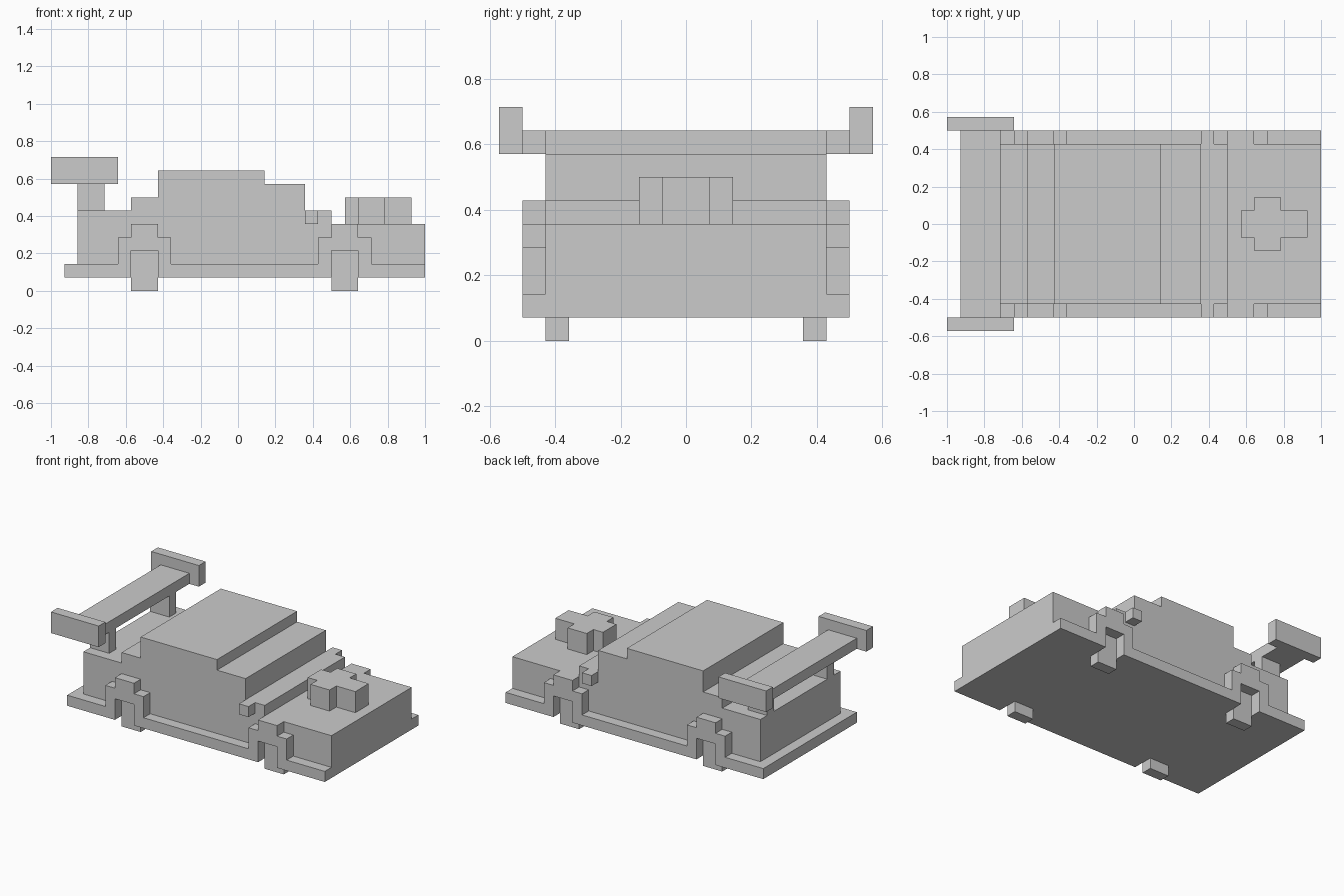
import bpy, bmesh

if "Cube" in bpy.data.objects:
    bpy.data.objects.remove(bpy.data.objects["Cube"])

U = 1 / 14  # block size


def extrude(name, outline, lo, hi, axis='Y'):
    """Extrude a closed outline along Y (outline in x, z) or Z (outline in x, y)."""
    def place(a, b, t):
        return (a * U, t * U, b * U) if axis == 'Y' else (a * U, b * U, t * U)
    bm = bmesh.new()
    face = bm.faces.new([bm.verts.new(place(a, b, lo)) for a, b in outline])
    moved = bmesh.ops.extrude_face_region(bm, geom=[face])['geom']
    bmesh.ops.translate(bm, vec=place(0, 0, hi - lo),
                        verts=[v for v in moved if isinstance(v, bmesh.types.BMVert)])
    if not any(f is face for f in bm.faces) or len(bm.faces) < len(outline) + 2:
        bm.faces.new([bm.verts[i] for i in range(len(outline))] if not bm.verts.ensure_lookup_table() else [])
    bmesh.ops.recalc_face_normals(bm, faces=bm.faces[:])
    mesh = bpy.data.meshes.new(name)
    bm.to_mesh(mesh)
    bm.free()
    ob = bpy.data.objects.new(name, mesh)
    bpy.context.collection.objects.link(ob)
    return ob


def box(name, x, y, z):
    return extrude(name, [(x[0], z[0]), (x[1], z[0]), (x[1], z[1]), (x[0], z[1])], *y)


def mirror(ob):
    mod = ob.modifiers.new("Mirror", 'MIRROR')
    mod.use_axis = (False, True, False)
    return ob


# Main body with cabin, hood and rear bumper
extrude("car_body", [(-13, 1), (14, 1), (14, 5), (7, 5), (7, 6), (5, 6), (5, 8), (2, 8),
                     (2, 9), (-6, 9), (-6, 7), (-8, 7), (-8, 6), (-12, 6), (-12, 2), (-13, 2)],
        -6, 6)

# Side skirts with stepped fenders and open wheel arches
under, over = [(-13, 1)], []
for x in (-7, 8):
    under += [(x - 1, 1), (x - 1, 3), (x + 1, 3), (x + 1, 1)]
    over += [(x - 2, 2), (x - 2, 4), (x - 1, 4), (x - 1, 5),
             (x + 1, 5), (x + 1, 4), (x + 2, 4), (x + 2, 2)]
skirt = under + [(14, 1), (14, 2)] + over[::-1] + [(-13, 2)]
mirror(extrude("side_skirt", skirt, -7, -6))

# Wheels
for name, x in (("rear_wheel", -7), ("front_wheel", 8)):
    mirror(box(name, (x - 1, x + 1), (-6, -5), (0, 3)))

# Side mirrors
mirror(box("side_mirror", (5, 6), (-7, -6), (5, 6)))

# Cross-shaped engine intake on the hood
extrude("engine_intake", [(8, -1), (9, -1), (9, -2), (11, -2), (11, -1), (13, -1),
                          (13, 1), (11, 1), (11, 2), (9, 2), (9, 1), (8, 1)], 5, 7, 'Z')

# Rear spoiler
box("spoiler_wing", (-13, -10), (-7, 7), (8, 9))
mirror(box("spoiler_support", (-12, -10), (-5, -4), (6, 8)))
mirror(box("spoiler_end_plate", (-14, -9), (-8, -7), (8, 10)))
